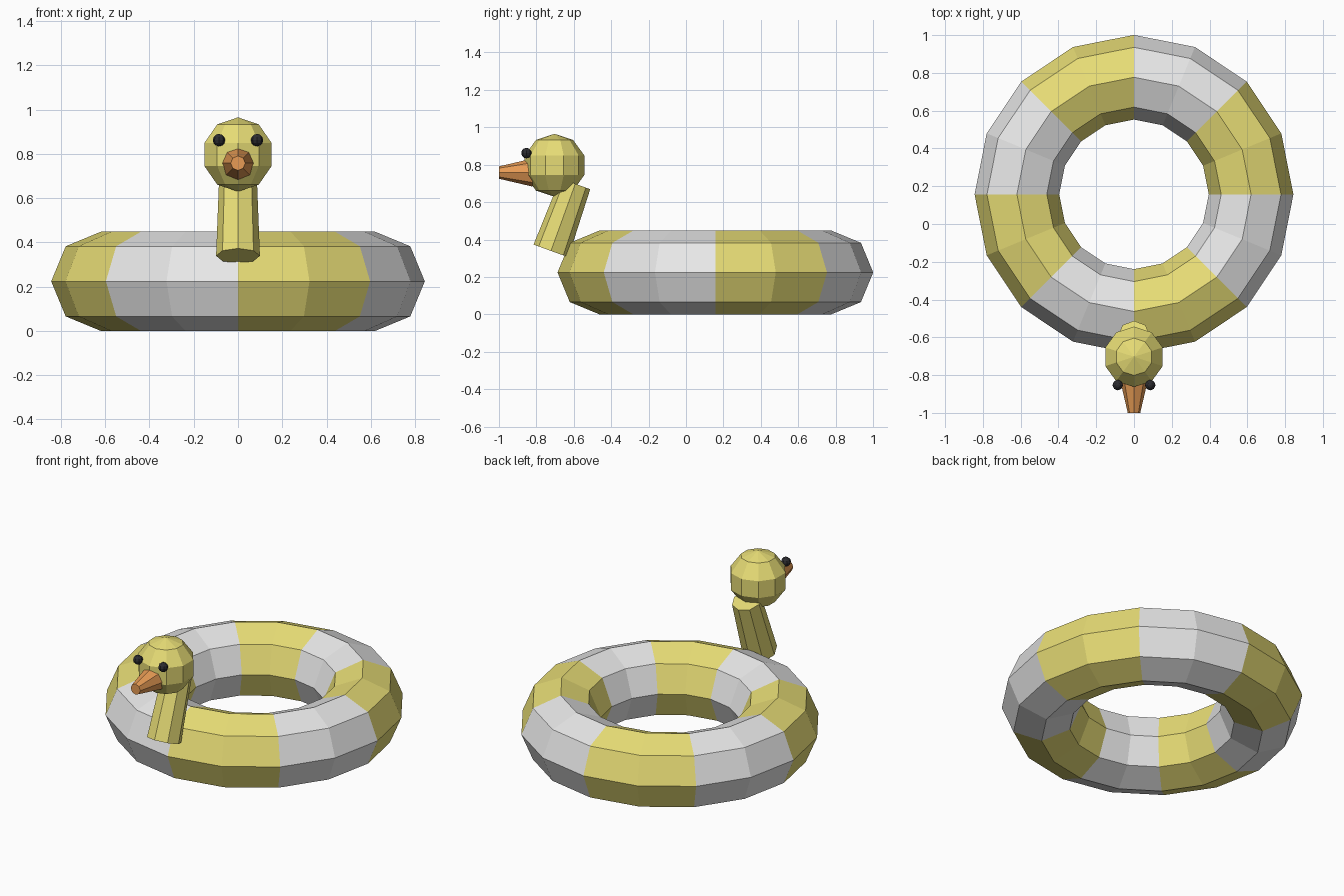
import bpy, bmesh
from math import pi, sin, cos, atan2, degrees
from mathutils import Matrix, Vector

default = bpy.data.objects.get("Cube")
if default:
    bpy.data.objects.remove(default, do_unlink=True)


def material(name, rgb):
    m = bpy.data.materials.new(name)
    m.use_nodes = True
    m.diffuse_color = (*rgb, 1)
    m.node_tree.nodes["Principled BSDF"].inputs["Base Color"].default_value = (*rgb, 1)
    return m


yellow = material("yellow vinyl", (0.8, 0.72, 0.18))
white = material("white vinyl", (0.8, 0.8, 0.8))
orange = material("orange beak", (0.8, 0.33, 0.09))
black = material("black eye", (0.025, 0.025, 0.03))


def turned(name, profile, sides, mat, location, tilt=0.0):
    """Turn (radius, height) points around the local z axis; a zero radius is a pole."""
    bm = bmesh.new()
    rings = []
    for radius, height in profile:
        count = sides if radius > 0 else 1
        angles = [2 * pi * i / sides - pi / 2 for i in range(count)]
        rings.append([bm.verts.new((radius * cos(a), radius * sin(a), height)) for a in angles])
    for low, high in zip(rings, rings[1:]):
        for i in range(sides):
            j = (i + 1) % sides
            corners = [low[i % len(low)], low[j % len(low)],
                       high[j % len(high)], high[i % len(high)]]
            bm.faces.new(list(dict.fromkeys(corners)))
    for ring in (rings[0], rings[-1]):
        if len(ring) > 1:
            bm.faces.new(ring)
    bmesh.ops.recalc_face_normals(bm, faces=bm.faces)
    mesh = bpy.data.meshes.new(name)
    bm.to_mesh(mesh)
    bm.free()
    mesh.materials.append(mat)
    obj = bpy.data.objects.new(name, mesh)
    obj.matrix_world = Matrix.Translation(location) @ Matrix.Rotation(tilt, 4, 'X')
    bpy.context.collection.objects.link(obj)
    return obj


def ball(name, radius, sides, bands, mat, location):
    profile = [(radius * sin(pi * k / bands) if 0 < k < bands else 0,
                -radius * cos(pi * k / bands)) for k in range(bands + 1)]
    return turned(name, profile, sides, mat, location)


# Swim ring, striped every eighth of a turn
bpy.ops.mesh.primitive_torus_add(major_segments=16, minor_segments=8,
                                 major_radius=0.62, minor_radius=0.224,
                                 location=(0, 0.157, 0.224))
ring = bpy.context.object
ring.name = "swim_ring"
ring.data.materials.append(yellow)
ring.data.materials.append(white)
for face in ring.data.polygons:
    face.use_smooth = False
    angle = degrees(atan2(face.center.y, face.center.x)) % 360
    face.material_index = int(angle // 45) % 2

# Neck leaning back from the ring to the head
foot, top = Vector((0, -0.722, 0.339)), Vector((0, -0.592, 0.698))
lean = top - foot
turned("neck", [(0.099, 0), (0.085, lean.length)], 8, yellow, foot, -atan2(lean.y, lean.z))

# Head, beak and eyes
ball("head", 0.168, 10, 5, yellow, (0, -0.703, 0.797))
turned("beak", [(0.075, 0), (0.033, 0.18)], 8, orange, (0, -0.82, 0.758), pi / 2)
for side, x in (("left", 0.086), ("right", -0.086)):
    ball(side + "_eye", 0.028, 8, 6, black, (x, -0.853, 0.862))
